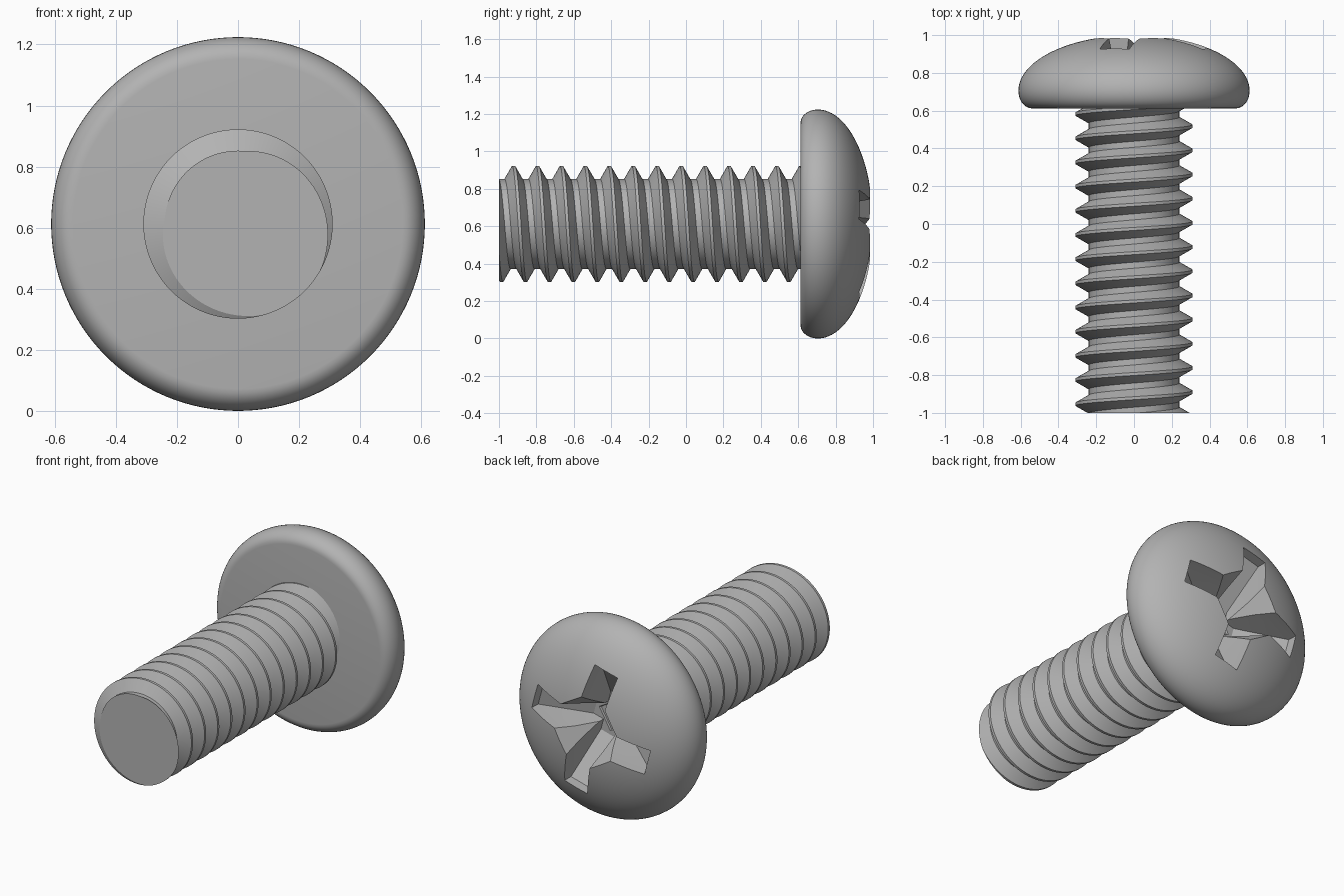
import bpy
import bmesh
from math import sin, cos, pi, radians

if "Cube" in bpy.data.objects:
    bpy.data.objects.remove(bpy.data.objects["Cube"])

AXIS_Z = 0.612            # height of the screw axis
HEAD_R, HEAD_BACK, RIM_Y, TOP_Y = 0.612, 0.612, 0.705, 1.0
PITCH, ROOT_R, CREST_R, START = 0.128, 0.24, 0.31, 0.518
END_Y, SHANK_TOP = -1.0, 0.63

steel = bpy.data.materials.new("grey steel")
steel.use_nodes = True
steel.diffuse_color = (0.45, 0.45, 0.45, 1)
steel.node_tree.nodes["Principled BSDF"].inputs["Base Color"].default_value = (0.45, 0.45, 0.45, 1)


def make_object(name, bm):
    bmesh.ops.recalc_face_normals(bm, faces=bm.faces)
    mesh = bpy.data.meshes.new(name)
    bm.to_mesh(mesh)
    bm.free()
    mesh.materials.append(steel)
    obj = bpy.data.objects.new(name, mesh)
    obj.location.z = AXIS_Z
    bpy.context.collection.objects.link(obj)
    return obj


def activate(obj):
    bpy.ops.object.select_all(action='DESELECT')
    obj.select_set(True)
    bpy.context.view_layer.objects.active = obj


def build_head(sides=128, steps=24):
    # Rounded rim below, elliptical dome above, turned about the y axis
    profile = [(0, HEAD_BACK)]
    for i in range(9):
        a = pi / 2 * i / 8
        profile.append((0.54 + (HEAD_R - 0.54) * sin(a), RIM_Y - (RIM_Y - HEAD_BACK) * cos(a)))
    for i in range(1, steps + 1):
        a = pi / 2 * i / steps
        profile.append((HEAD_R * cos(a), RIM_Y + (TOP_Y - RIM_Y) * sin(a)))
    bm = bmesh.new()
    verts = [bm.verts.new((r, y, 0)) for r, y in profile]
    edges = [bm.edges.new(pair) for pair in zip(verts, verts[1:])]
    bmesh.ops.spin(bm, geom=verts + edges, cent=(0, 0, 0), axis=(0, 1, 0),
                   angle=2 * pi, steps=sides)
    bmesh.ops.remove_doubles(bm, verts=bm.verts, dist=1e-4)
    return make_object("head", bm)


def build_recess_bar(name, angle):
    # Two opposite wings with sloping floors; rows are (reach, y, half width)
    side = [(0.41, 1.1, 0.088), (0.395, 0.87, 0.078), (0.13, 0.70, 0.06)]
    outline = side + [(-r, y, w) for r, y, w in reversed(side)]
    bm = bmesh.new()
    rings = [[bm.verts.new((r, y, s * w)) for r, y, w in outline] for s in (1, -1)]
    n = len(outline)
    for ring in rings:
        for a, b in ((0, 1), (1, 2)):
            bm.faces.new([ring[a], ring[b], ring[n - 1 - b], ring[n - 1 - a]])
    for i in range(n):
        j = (i + 1) % n
        bm.faces.new([rings[0][i], rings[0][j], rings[1][j], rings[1][i]])
    cutter = make_object(name, bm)
    cutter.rotation_euler.y = angle
    return cutter


def build_recess_core(angle):
    # Tapered diamond that bevels the corners between the wings
    bm = bmesh.new()
    rings = [[bm.verts.new((r * cos(pi / 2 * k), y, r * sin(pi / 2 * k))) for k in range(4)]
             for r, y in ((0.10, 0.69), (0.33, 1.06))]
    for ring in rings:
        bm.faces.new(ring)
    for k in range(4):
        j = (k + 1) % 4
        bm.faces.new([rings[0][k], rings[0][j], rings[1][j], rings[1][k]])
    cutter = make_object("recess_core_cutter", bm)
    cutter.rotation_euler.y = angle
    return cutter


def thread_radius(y, angle):
    # Trapezoid thread: narrow crest, sloped flanks, flat root
    turn = ((y - START) / PITCH + angle / (2 * pi)) % 1
    d = min(turn, 1 - turn)
    t = min(max((d - 1 / 16) / (3 / 8 - 1 / 16), 0), 1)
    return CREST_R + (ROOT_R - CREST_R) * t


def build_shank(sides=96):
    # Helical grid clipped by the flat end and the head
    offsets = (-3 / 8, -1 / 16, 1 / 16, 3 / 8)
    bm = bmesh.new()
    columns = []
    for c in range(sides + 1):
        a = 2 * pi * c / sides
        column = []
        for turn in range(-14, 4):
            for off in offsets:
                y = START + PITCH * (turn + off - c / sides)
                y = min(max(y, END_Y), SHANK_TOP)
                r = thread_radius(y, a)
                column.append(bm.verts.new((r * cos(a), y, r * sin(a))))
        columns.append(column)
    for left, right in zip(columns, columns[1:]):
        for i in range(len(left) - 1):
            bm.faces.new([left[i], left[i + 1], right[i + 1], right[i]])
    bmesh.ops.remove_doubles(bm, verts=bm.verts, dist=1e-4)
    bmesh.ops.dissolve_degenerate(bm, edges=bm.edges, dist=1e-5)
    # Flat ends
    bmesh.ops.holes_fill(bm, edges=[e for e in bm.edges if e.is_boundary], sides=0)
    return make_object("threaded_shank", bm)


# Head with cross recess
head = build_head()
twist = radians(-15)
cutters = [build_recess_bar("recess_bar_cutter", twist),
           build_recess_bar("recess_cross_cutter", twist + pi / 2),
           build_recess_core(twist)]
activate(head)
for cutter in cutters:
    cutter.hide_render = True
    mod = head.modifiers.new(cutter.name, 'BOOLEAN')
    mod.operation = 'DIFFERENCE'
    mod.solver = 'EXACT'
    mod.object = cutter
    bpy.ops.object.modifier_apply(modifier=mod.name)
for cutter in cutters:
    bpy.data.objects.remove(cutter)

# Threaded shank
shank = build_shank()

for obj in (head, shank):
    activate(obj)
    bpy.ops.object.shade_smooth_by_angle(angle=radians(25))
